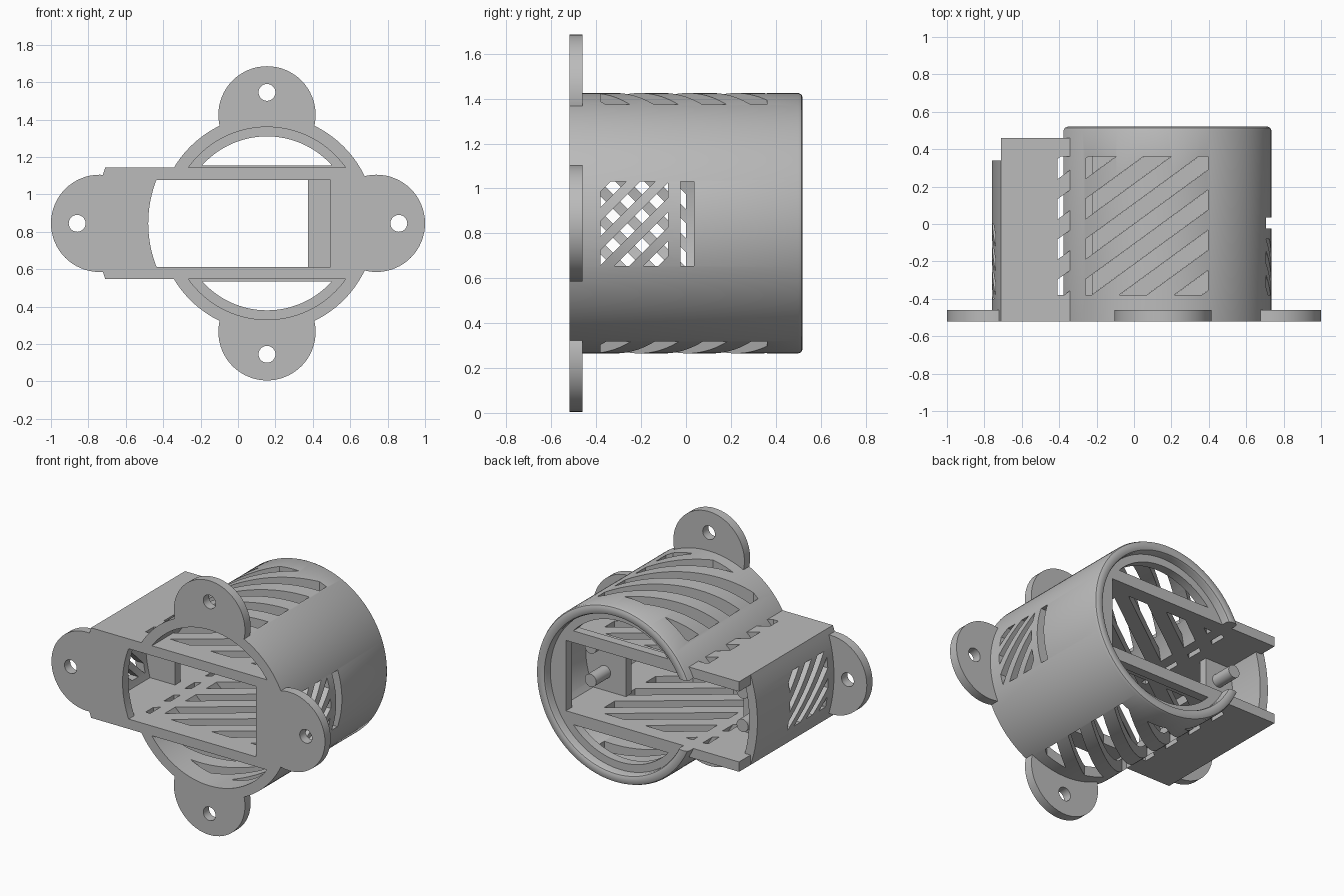
import bpy, bmesh, math

if "Cube" in bpy.data.objects:
    bpy.data.objects.remove(bpy.data.objects["Cube"])

CX, CZ = 0.155, 0.845            # tube axis
R_OUT, R_IN = 0.58, 0.515        # tube radii
Y0, Y1 = -0.52, 0.52             # front and back
Y_FLANGE = -0.46
BOX_OUT, BOX_IN = 0.2975, 0.2325  # half heights of the box
BOX_BACK = 0.46

grey = bpy.data.materials.new("plain grey")
grey.use_nodes = True
grey.diffuse_color = (0.5, 0.5, 0.5, 1)
grey.node_tree.nodes["Principled BSDF"].inputs["Base Color"].default_value = (0.5, 0.5, 0.5, 1)


def to_object(name, bm):
    bmesh.ops.recalc_face_normals(bm, faces=bm.faces)
    mesh = bpy.data.meshes.new(name)
    bm.to_mesh(mesh)
    bm.free()
    mesh.materials.append(grey)
    obj = bpy.data.objects.new(name, mesh)
    bpy.context.collection.objects.link(obj)
    return obj


def prism(name, outlines, axis, a, b):
    """Extrude one or more flat outlines from a to b along an axis."""
    place = {"x": lambda p, q, t: (t, p, q),
             "y": lambda p, q, t: (p, t, q),
             "z": lambda p, q, t: (p, q, t)}[axis]
    bm = bmesh.new()
    for pts in outlines:
        low = [bm.verts.new(place(p, q, a)) for p, q in pts]
        high = [bm.verts.new(place(p, q, b)) for p, q in pts]
        bm.faces.new(low)
        bm.faces.new(high)
        for i in range(len(pts)):
            j = (i + 1) % len(pts)
            bm.faces.new((low[i], low[j], high[j], high[i]))
    return to_object(name, bm)


def lathe(name, profile, n=128):
    """Revolve a closed (radius, y) profile about the tube axis."""
    bm = bmesh.new()
    rings = []
    for k in range(n):
        t = 2 * math.pi * k / n
        rings.append([bm.verts.new((CX + r * math.cos(t), y, CZ + r * math.sin(t)))
                      for r, y in profile])
    m = len(profile)
    for k in range(n):
        p, q = rings[k], rings[(k + 1) % n]
        for i in range(m):
            j = (i + 1) % m
            bm.faces.new((p[i], p[j], q[j], q[i]))
    return to_object(name, bm)


def cut(obj, *cutters):
    for c in cutters:
        mod = obj.modifiers.new("cut", "BOOLEAN")
        mod.operation, mod.solver, mod.object = "DIFFERENCE", "EXACT", c
    bpy.context.view_layer.update()
    deps = bpy.context.evaluated_depsgraph_get()
    mesh = bpy.data.meshes.new_from_object(obj.evaluated_get(deps))
    obj.modifiers.clear()
    obj.data = mesh
    for c in cutters:
        bpy.data.objects.remove(c)


def circle(x, z, r, n=64):
    return [(x + r * math.cos(2 * math.pi * i / n), z + r * math.sin(2 * math.pi * i / n))
            for i in range(n)]


def rect(p0, p1, q0, q1):
    return [(p0, q0), (p1, q0), (p1, q1), (p0, q1)]


def side_arc(r, half, side, n=16):
    """Arc about the tube axis on the left (-1) or right (1), from low to high."""
    zs = [half * (2 * i / n - 1) for i in range(n + 1)]
    return [(CX + side * math.sqrt(r * r - z * z), CZ + z) for z in zs]


def clip(pts, limit, sign):
    out = []
    for (p, q), (s, t) in zip(pts, pts[1:] + pts[:1]):
        d, e = sign * (limit - q), sign * (limit - t)
        if d >= 0:
            out.append((p, q))
        if d * e < 0:
            f = d / (d - e)
            out.append((p + f * (s - p), limit))
    return out


def stripes(p0, p1, q0, q1, slope, pitch, width, ref):
    """Slanted slots clipped to a rectangle."""
    found = []
    for k in range(-15, 16):
        a = ref + k * pitch + slope * p0
        b = a + slope * (p1 - p0)
        pts = [(p0, a - width), (p1, b - width), (p1, b), (p0, a)]
        pts = clip(pts, q1, 1)
        pts = clip(pts, q0, -1) if pts else pts
        if len(pts) > 2:
            found.append(pts)
    return found


# Main tube with a rounded back rim
tube = lathe("tube", [(R_IN, Y0), (R_OUT, Y0), (R_OUT, 0.5), (0.574, 0.514), (0.56, Y1),
                      (0.535, Y1), (0.521, 0.514), (R_IN, 0.5)])
SLOPE, PITCH, OPEN = 0.73, 0.215, 0.108
top_ref = -0.38 - SLOPE * 0.214
vents = stripes(-0.26, 0.395, -0.38, 0.36, SLOPE, PITCH, OPEN, top_ref)
cut(tube,
    prism("c1", vents, "z", CZ + 0.35, CZ + 0.7),
    prism("c2", vents, "z", CZ - 0.7, CZ - 0.35),
    prism("c3", stripes(-0.38, -0.08, 0.655, 1.03, 1, 0.13, 0.067, CZ), "x", 0.55, 0.9),
    prism("c4", [rect(-0.025, 0.035, 0.655, 1.03)], "x", 0.55, 0.9),
    prism("c5", [rect(-0.6, -0.1, CZ - BOX_IN, CZ + BOX_IN)], "y", -0.7, 0.7))

# Inner lip near the back
lip = prism("back_lip", [circle(CX, CZ, R_IN + 0.01, 128)], "y", 0.4, BOX_BACK)
segments = []
for side in (-1, 1):
    a = math.asin(0.31 / 0.465)
    angles = [a + (math.pi - 2 * a) * i / 32 for i in range(33)]
    segments.append([(CX + 0.465 * math.cos(t), CZ + side * 0.465 * math.sin(t)) for t in angles])
cut(lip, prism("c1", segments, "y", 0.3, 0.6),
    prism("c2", [rect(-0.8, 0.555, CZ - BOX_IN, CZ + BOX_IN)], "y", 0.3, 0.6))

# Box plates above and below, with slots offset from the tube's
slots = stripes(-0.41, 0.395, -0.38, 0.36, SLOPE, PITCH, OPEN, top_ref + PITCH / 2)
for name, side in (("upper_plate", 1), ("lower_plate", -1)):
    z0, z1 = sorted((CZ + side * BOX_IN, CZ + side * BOX_OUT))
    plate = prism(name, [rect(-0.71, 0.62, z0, z1)], "y", Y0, BOX_BACK)
    cut(plate, prism("c1", slots, "z", z0 - 0.1, z1 + 0.1))

# Curved end wall of the box with a slanted grille
wall = prism("end_wall", [side_arc(0.915, BOX_OUT, -1) + side_arc(0.855, BOX_OUT, -1)[::-1]],
             "y", Y0, 0.34)
cut(wall, prism("c1", stripes(-0.4, 0.0, 0.655, 1.03, -1, 0.13, 0.067, CZ), "x", -0.9, -0.6))

# Front panels on both sides of the window
prism("front_panel_right", [side_arc(0.915, BOX_OUT, -1) + side_arc(0.635, BOX_OUT, -1)[::-1]],
      "y", Y0, Y_FLANGE)
prism("front_panel_left", [[(0.495, CZ - BOX_OUT)] + side_arc(0.55, BOX_OUT, 1)
                           + [(0.495, CZ + BOX_OUT)]], "y", Y0, Y_FLANGE)

# Mounting blocks with pegs inside the box
prism("block_left", [[(0.375, CZ - BOX_IN)] + side_arc(0.55, BOX_IN, 1)
                     + [(0.375, CZ + BOX_IN)]], "y", 0.035, 0.09)
prism("block_right", [[(-0.485, CZ - BOX_IN)] + side_arc(0.87, BOX_IN, -1)
                      + [(-0.485, CZ + BOX_IN)]], "y", 0.035, 0.09)
for label, x in (("left", 0.53), ("right", -0.58)):
    for level, dz in (("upper", 0.11), ("lower", -0.11)):
        prism(f"peg_{label}_{level}", [circle(x, CZ + dz, 0.042, 32)], "y", 0.05, 0.24)

# Four screw lugs around the front
for name, x, z, hx, hz in (("lug_top", CX, CZ + 0.58, 0, 0.12), ("lug_bottom", CX, CZ - 0.58, 0, -0.12),
                           ("lug_left", 0.74, CZ, 0.12, 0), ("lug_right", -0.74, CZ, -0.12, 0)):
    lug = prism(name, [circle(x, z, 0.26)], "y", Y0, Y_FLANGE)
    cut(lug, prism("c1", [circle(x + hx, z + hz, 0.045, 32)], "y", -0.7, -0.3),
        prism("c2", [circle(CX, CZ, R_IN + 0.003, 128)], "y", -0.7, -0.3))

# Smooth the round surfaces, keep edges sharp
bpy.ops.object.select_all(action="DESELECT")
for obj in bpy.context.collection.objects:
    if obj.type == "MESH" and obj.data.materials and obj.data.materials[0] == grey:
        obj.select_set(True)
        bpy.context.view_layer.objects.active = obj
bpy.ops.object.shade_smooth_by_angle(angle=math.radians(30))
